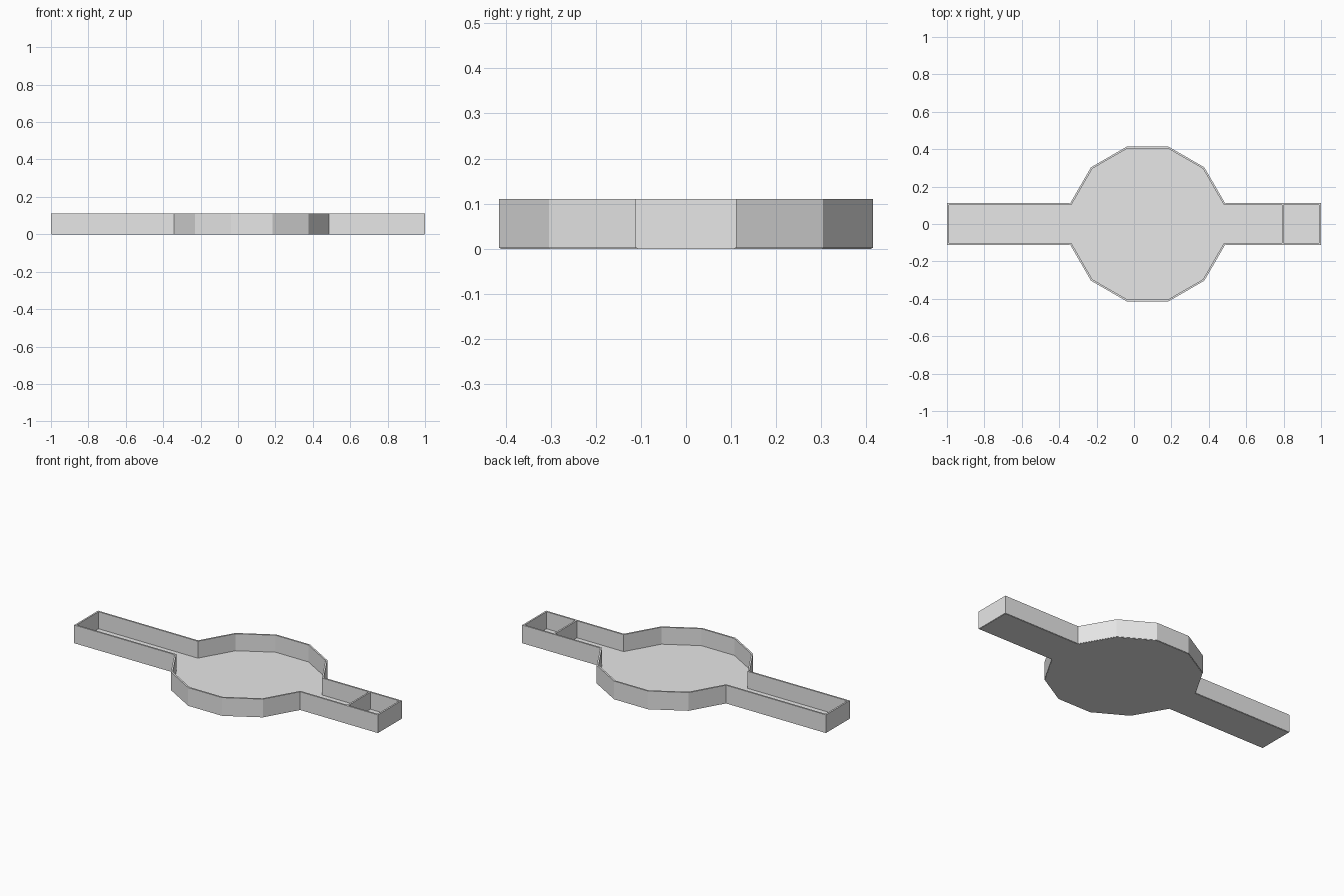
import bpy, bmesh, math
from mathutils import Vector

if "Cube" in bpy.data.objects:
    bpy.data.objects.remove(bpy.data.objects["Cube"])

grey = bpy.data.materials.new("plain grey")
grey.diffuse_color = (0.8, 0.8, 0.8, 1)
grey.use_nodes = True
grey.node_tree.nodes["Principled BSDF"].inputs["Base Color"].default_value = grey.diffuse_color

CX, R, HALF, H, T = 0.073, 0.414 / math.cos(math.radians(15)), 0.112, 0.11, 0.01


def finish(name, bm):
    bmesh.ops.recalc_face_normals(bm, faces=bm.faces)
    me = bpy.data.meshes.new(name)
    bm.to_mesh(me)
    bm.free()
    me.materials.append(grey)
    ob = bpy.data.objects.new(name, me)
    bpy.context.collection.objects.link(ob)
    return ob


def outline():
    # twelve-sided room with a straight corridor on each side
    ring = [Vector((CX + R * math.cos(math.radians(a)), R * math.sin(math.radians(a))))
            for a in range(15, 360, 30)]
    pts = ring[:6] + [Vector((-1, HALF)), Vector((-1, -HALF))]
    return pts + ring[6:] + [Vector((1, -HALF)), Vector((1, HALF))]


def inset(pts, d):
    # mitred inward offset of a counter-clockwise outline
    out = []
    for i, p in enumerate(pts):
        a = (p - pts[i - 1]).normalized()
        b = (pts[(i + 1) % len(pts)] - p).normalized()
        na, nb = Vector((-a.y, a.x)), Vector((-b.y, b.x))
        out.append(p + (na + nb) * d / (1 + na.dot(nb)))
    return out


def slab(name, pts, z0, z1):
    bm = bmesh.new()
    lo = [bm.verts.new((p.x, p.y, z0)) for p in pts]
    hi = [bm.verts.new((p.x, p.y, z1)) for p in pts]
    n = len(pts)
    bm.faces.new(lo)
    bm.faces.new(hi)
    for i in range(n):
        j = (i + 1) % n
        bm.faces.new((lo[i], lo[j], hi[j], hi[i]))
    return finish(name, bm)


def walls(name, pts, z0, z1):
    bm = bmesh.new()
    rings = [[bm.verts.new((p.x, p.y, z)) for p in loop]
             for loop, z in ((pts, z0), (pts, z1), (inset(pts, T), z1), (inset(pts, T), z0))]
    n = len(pts)
    for k in range(4):
        a, b = rings[k], rings[(k + 1) % 4]
        for i in range(n):
            j = (i + 1) % n
            bm.faces.new((a[i], a[j], b[j], b[i]))
    return finish(name, bm)


plan = outline()
# outer walls and the floor just inside them
walls("outer_walls", plan, 0.002, H)
slab("floor", inset(plan, 0.003), 0, 0.009)

# cross wall near the right end
w = HALF - T
slab("cross_wall", [Vector(p) for p in ((0.79, -w), (0.8, -w), (0.8, w), (0.79, w))], 0.009, H)
